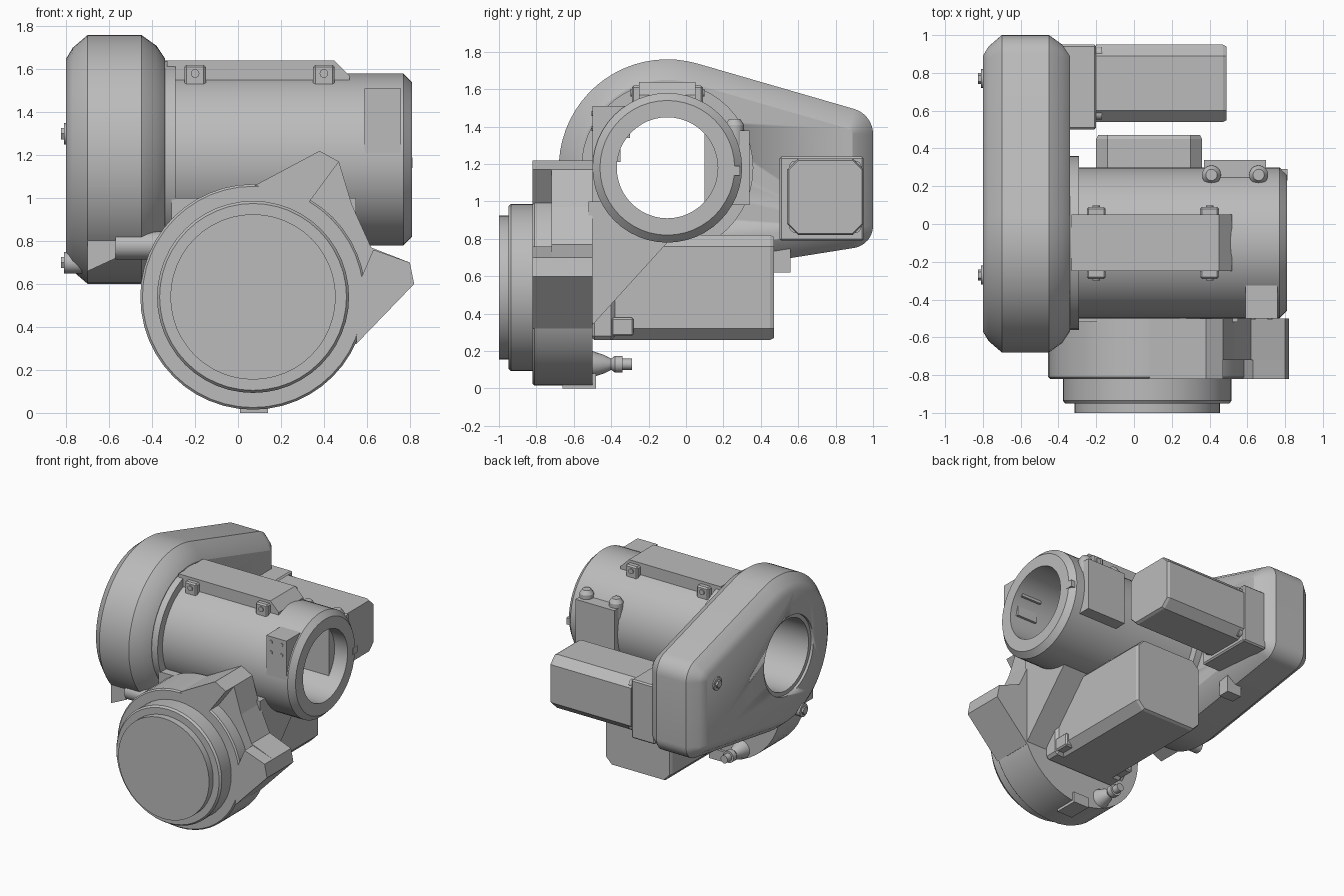
import bpy, bmesh, math
from mathutils import Vector

if "Cube" in bpy.data.objects:
    bpy.data.objects.remove(bpy.data.objects["Cube"])

grey = bpy.data.materials.new("machine_grey")
grey.use_nodes = True
COLOUR = (0.5, 0.5, 0.5, 1)
grey.diffuse_color = COLOUR
grey.node_tree.nodes["Principled BSDF"].inputs["Base Color"].default_value = COLOUR


def finish(name, bm, bevel=0.0, smooth=True):
    bmesh.ops.remove_doubles(bm, verts=bm.verts, dist=0.0001)
    bmesh.ops.recalc_face_normals(bm, faces=bm.faces)
    mesh = bpy.data.meshes.new(name)
    bm.to_mesh(mesh)
    bm.free()
    mesh.materials.append(grey)
    obj = bpy.data.objects.new(name, mesh)
    bpy.context.collection.objects.link(obj)
    bpy.ops.object.select_all(action='DESELECT')
    obj.select_set(True)
    bpy.context.view_layer.objects.active = obj
    if smooth:
        bpy.ops.object.shade_smooth_by_angle(angle=math.radians(32))
    if bevel:
        mod = obj.modifiers.new("chamfer", 'BEVEL')
        mod.width, mod.segments = bevel, 1
    return obj


def place(axis, t, a, b):
    """Point at t along the axis; a and b fill the other two axes in order."""
    return {'X': (t, a, b), 'Y': (a, t, b), 'Z': (a, b, t)}[axis]


def loft(name, rings, closed=False, **kw):
    """Skin a list of equal point loops, capping the ends unless closed."""
    bm = bmesh.new()
    loops = [[bm.verts.new(p) for p in ring] for ring in rings]
    pairs = list(zip(loops, loops[1:]))
    if closed:
        pairs.append((loops[-1], loops[0]))
    else:
        bm.faces.new(loops[0])
        bm.faces.new(loops[-1])
    for one, two in pairs:
        for i in range(len(one)):
            j = (i + 1) % len(one)
            bm.faces.new((one[i], one[j], two[j], two[i]))
    return finish(name, bm, **kw)


def lathe(name, axis, centre, profile, sides=48, closed=False):
    """Profile is a list of (position along axis, radius)."""
    turns = [2 * math.pi * i / sides for i in range(sides)]
    rings = [[place(axis, t, centre[0] + r * math.cos(u), centre[1] + r * math.sin(u))
              for u in turns] for t, r in profile]
    return loft(name, rings, closed)


def rod(name, axis, centre, lo, hi, radius, sides=16):
    return lathe(name, axis, centre, [(lo, radius), (hi, radius)], sides)


def prism(name, axis, points, lo, hi, bevel=0.0):
    return loft(name, [[place(axis, t, a, b) for a, b in points] for t in (lo, hi)],
                bevel=bevel, smooth=False)


def box(name, x, y, z, bevel=0.0):
    return prism(name, 'X', [(y[0], z[0]), (y[1], z[0]), (y[1], z[1]), (y[0], z[1])],
                 x[0], x[1], bevel)


# Shared axes: hollow spindle along x, rotary table along y
SPINDLE = (-0.1, 1.18)
TABLE = (0.07, 0.54)
BORE = 0.27

# Belt housing: tapered outline around one big and two small corners
BIG, UPPER, LOWER = (-0.1, 1.18, 0.58), (0.86, 1.36, 0.14), (0.88, 0.87, 0.12)


def tangent(small, sign):
    d = Vector(small[:2]) - Vector(BIG[:2])
    return math.atan2(d.y, d.x) + sign * math.acos((BIG[2] - small[2]) / d.length)


def outline(x, inset):
    up, down = tangent(UPPER, 1), tangent(LOWER, -1)
    ring = []
    for (cy, cz, r), start, end, n in ((LOWER, down, 0, 8), (UPPER, 0, up, 8),
                                       (BIG, up, down + 2 * math.pi, 36)):
        for i in range(n + 1):
            u = start + (end - start) * i / n
            ring.append((x, cy + (r - inset) * math.cos(u), cz + (r - inset) * math.sin(u)))
    return ring


SECTIONS = [(-0.8, 0.11), (-0.77, 0.06), (-0.7, 0), (-0.45, 0), (-0.38, 0.05), (-0.34, 0.11)]
housing = loft("belt_housing", [outline(x, inset) for x, inset in SECTIONS])
cutter = rod("bore_cutter", 'X', SPINDLE, -1, 0, 0.3, 48)
cutter.hide_render = True
mod = housing.modifiers.new("bore", 'BOOLEAN')
mod.object, mod.operation, mod.solver = cutter, 'DIFFERENCE', 'EXACT'
bpy.context.view_layer.objects.active = housing
bpy.ops.object.modifier_apply(modifier="bore")
bpy.data.objects.remove(cutter)

# Hollow spindle with collar and chamfered nose
lathe("spindle_tube", 'X', SPINDLE,
      [(-0.78, BORE), (-0.78, 0.31), (-0.36, 0.31), (-0.36, 0.46), (-0.29, 0.46), (-0.29, 0.4),
       (0.77, 0.4), (0.81, 0.36), (0.81, BORE)], closed=True)
box("nose_key", (0.76, 0.812), (0.23, 0.29), (1.14, 1.19))

# Raised top pad with clamp tabs and screws
prism("top_pad", 'Y', [(-0.33, 1.45), (-0.33, 1.64), (0.45, 1.64), (0.52, 1.57), (0.52, 1.45)],
      -0.25, 0.05)
for x in (-0.2, 0.4):
    for side in (-1, 1):
        y = -0.1 + side * 0.16
        box("pad_tab", (x - 0.05, x + 0.05), (y - 0.03, y + 0.03), (1.5, 1.62), 0.01)
        rod("pad_screw", 'Y', (x, 1.58), y - 0.038, y + 0.038, 0.02)

# Front nose block with four screws, and rear cover with two lugs
box("nose_block_front", (0.59, 0.76), (-0.5, -0.3), (1.34, 1.51))
box("nose_plate_front", (0.59, 0.76), (-0.5, -0.35), (1.21, 1.34))
for x in (0.63, 0.72):
    for z in (1.39, 1.47):
        rod("block_screw", 'Y', (x, z), -0.506, -0.45, 0.014, 10)
box("rear_cover", (0.37, 0.7), (0.1, 0.34), (0.98, 1.38))
for x in (0.41, 0.66):
    lathe("cover_lug", 'Z', (x, 0.26), [(1.3, 0.05), (1.41, 0.05), (1.44, 0.03)], 20)

# Rotary table with stepped face
lathe("rotary_table", 'Y', TABLE,
      [(-1, 0), (-1, 0.385), (-0.95, 0.385), (-0.95, 0.435), (-0.935, 0.447), (-0.82, 0.447),
       (-0.82, 0.515), (-0.81, 0.525), (-0.5, 0.525), (-0.5, 0)])
box("table_foot", (0.01, 0.14), (-0.66, -0.48), (0, 0.08))

# Clamp wings on the table's flank
prism("wing_web", 'Y', [(0.08, 1.06), (0.38, 1.22), (0.47, 1.17), (0.53, 0.97), (0.62, 0.77),
                        (0.8, 0.7), (0.82, 0.6), (0.55, 0.32), (0.2, 0.5)], -0.72, -0.5)
prism("wing_upper", 'Y', [(0.08, 1.06), (0.38, 1.22), (0.47, 1.17), (0.33, 0.98)], -0.82, -0.7)
prism("wing_lower", 'Y', [(0.57, 0.62), (0.63, 0.76), (0.8, 0.7), (0.82, 0.6), (0.55, 0.32)],
      -0.82, -0.7)

# Sloped saddle joining table and spindle
prism("saddle", 'X', [(-0.52, 0.34), (-0.5, 0.34), (-0.1, 0.78), (-0.1, 0.8), (-0.45, 1),
                      (-0.52, 1)], -0.31, 0.55)


def motor(name, axis, a, b, lo, hi):
    """Square motor with chamfered long edges and a domed end cap."""
    def ring(t, cut, inset=0):
        (a0, a1), (b0, b1) = [(v[0] + inset, v[1] - inset) for v in (a, b)]
        pts = [(a0 + cut, b0), (a1 - cut, b0), (a1, b0 + cut), (a1, b1 - cut),
               (a1 - cut, b1), (a0 + cut, b1), (a0, b1 - cut), (a0, b0 + cut)]
        return [place(axis, t, p, q) for p, q in pts]
    return loft(name, [ring(lo, 0.06), ring(hi - 0.02, 0.06), ring(hi, 0.05, 0.01)],
                smooth=False)


# Spindle motor, its flange and corner bolts
motor("spindle_motor", 'X', (0.54, 0.95), (0.82, 1.23), -0.2, 0.49)
box("spindle_motor_flange", (-0.4, -0.2), (0.5, 0.95), (0.79, 1.24), 0.01)
for y in (0.585, 0.905):
    for z in (0.865, 1.185):
        rod("motor_bolt", 'X', (y, z), -0.22, -0.17, 0.033)

# Table motor, its flange and bolts
motor("table_motor", 'Y', (-0.2, 0.36), (0.26, 0.82), -0.4, 0.47)
box("table_motor_flange", (-0.22, 0.38), (-0.51, -0.38), (0.26, 0.74), 0.02)
for x in (-0.17, 0.33):
    rod("table_motor_bolt", 'Y', (x, 0.325), -0.4, -0.25, 0.025)
    box("bolt_boss", (x - 0.05, x + 0.05), (-0.4, -0.28), (0.28, 0.38), 0.01)

# Cable fittings behind and beside the table
lathe("rear_fitting", 'Y', (-0.12, 0.13), [(-0.5, 0.07), (-0.44, 0.05), (-0.4, 0.03),
      (-0.38, 0.045), (-0.34, 0.045), (-0.34, 0.03), (-0.29, 0.03)], 16)
rod("side_fitting", 'X', (-0.5, 0.78), -0.57, -0.25, 0.065, 20)
prism("side_bracket", 'Y', [(-0.7, 0.84), (-0.57, 0.84), (-0.57, 0.72), (-0.7, 0.66)],
      -0.54, -0.35)

# Housing bolts and lower stop
for y, z in ((-0.27, 0.7), (0.77, 1.3)):
    rod("housing_washer", 'X', (y, z), -0.81, -0.72, 0.05)
    rod("housing_bolt", 'X', (y, z), -0.825, -0.76, 0.03, 6)
box("housing_stop", (-0.5, -0.38), (0.47, 0.56), (0.62, 0.75))
